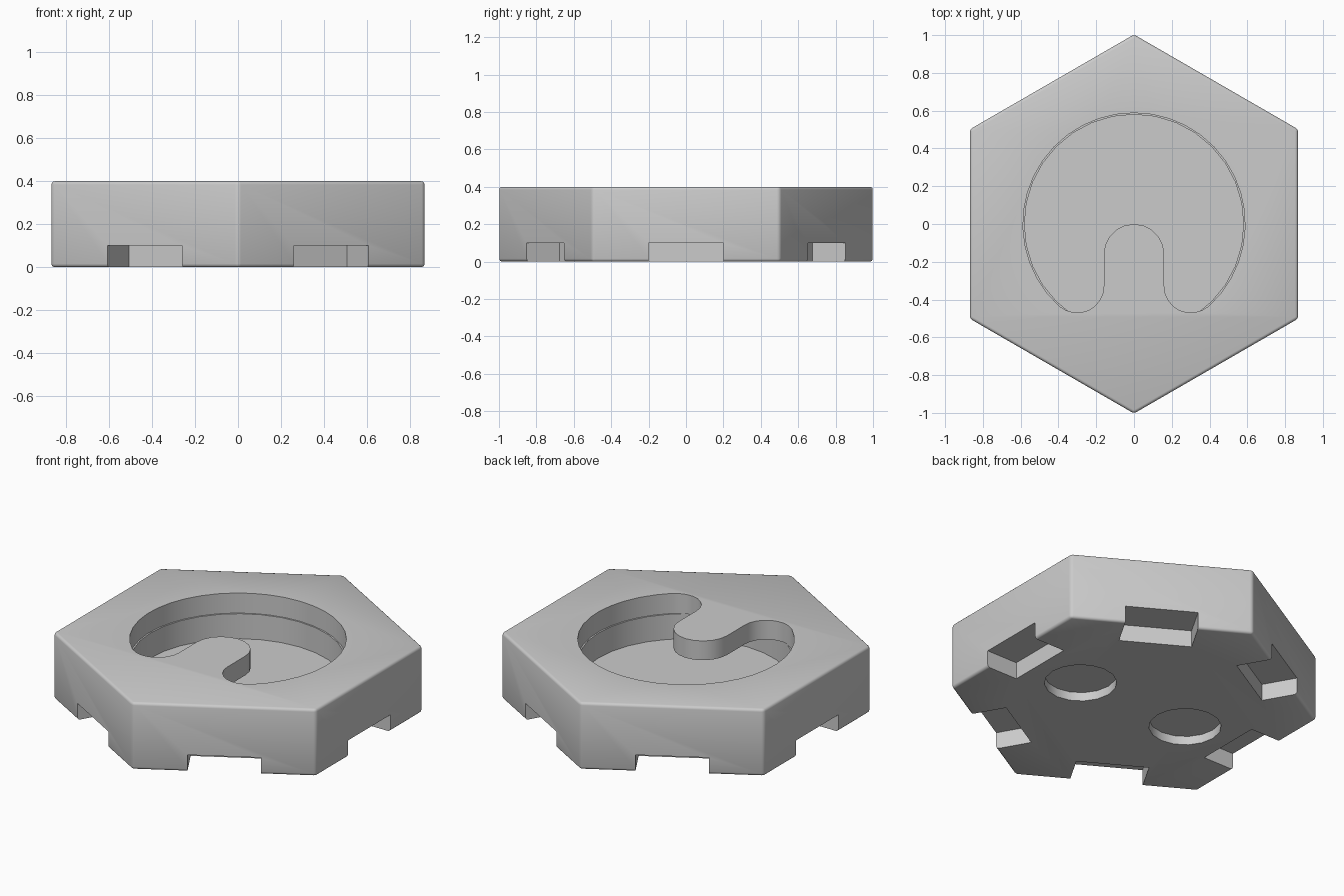
import bpy, bmesh, math
from mathutils import Matrix, Vector

if "Cube" in bpy.data.objects:
    bpy.data.objects.remove(bpy.data.objects["Cube"], do_unlink=True)


def arc(cx, cy, r, start, end, steps):
    """Points along an arc, angles in degrees."""
    angles = [math.radians(start + (end - start) * i / steps) for i in range(steps + 1)]
    return [(cx + r * math.cos(a), cy + r * math.sin(a)) for a in angles]


def prism(name, outline, z0, z1, bevel=0.0):
    """Extrude a closed outline from z0 to z1, optionally rounding its edges."""
    bm = bmesh.new()
    face = bm.faces.new([bm.verts.new((x, y, z0)) for x, y in outline])
    top = bmesh.ops.extrude_face_region(bm, geom=[face])["geom"]
    verts = [v for v in top if isinstance(v, bmesh.types.BMVert)]
    bmesh.ops.translate(bm, verts=verts, vec=Vector((0, 0, z1 - z0)))
    bmesh.ops.recalc_face_normals(bm, faces=bm.faces)
    if bevel:
        bmesh.ops.bevel(bm, geom=bm.edges[:], offset=bevel, segments=3,
                        profile=0.5, affect='EDGES')
    mesh = bpy.data.meshes.new(name)
    bm.to_mesh(mesh)
    bm.free()
    obj = bpy.data.objects.new(name, mesh)
    bpy.context.scene.collection.objects.link(obj)
    return obj


# Hexagonal body with softly rounded edges
tile = prism("hex_tile", arc(0, 0, 1.003, 90, 390, 5), 0, 0.4, bevel=0.016)
cutters = []

# Horseshoe opening in the top: big arc, two round lobes and a tongue between
lobe = math.degrees(math.atan2(-0.33, 0.3))
opening = arc(0, 0, 0.588, lobe, 180 - lobe, 30)
opening += arc(-0.3, -0.33, 0.14, 180 - lobe, 360, 8)[1:]
opening += arc(0, -0.16, 0.16, 180, 0, 10)
opening += arc(0.3, -0.33, 0.14, 180, 360 + lobe, 8)[:-1]
cutters.append(prism("opening_cutter", opening, 0.28, 0.5))

# Round cavity running beneath the tongue
cutters.append(prism("cavity_cutter", arc(0, 0, 0.58, 0, 348.75, 31), 0.13, 0.285))

# Square notch in the foot of each side
for i in range(6):
    notch = prism("notch_cutter", [(0.666, -0.2), (1.1, -0.2), (1.1, 0.2), (0.666, 0.2)],
                  -0.1, 0.1)
    notch.data.transform(Matrix.Rotation(math.radians(60 * i), 4, 'Z'))
    cutters.append(notch)

# Two shallow round sockets underneath
for x in (-0.37, 0.37):
    cutters.append(prism("socket_cutter", arc(x, -0.01, 0.197, 0, 337.5, 15), -0.1, 0.052))

# Cut everything out and drop the helpers
for cutter in cutters:
    cutter.hide_render = True
    cut = tile.modifiers.new(cutter.name, 'BOOLEAN')
    cut.operation = 'DIFFERENCE'
    cut.solver = 'EXACT'
    cut.object = cutter
bpy.context.view_layer.update()
graph = bpy.context.evaluated_depsgraph_get()
result = bpy.data.meshes.new_from_object(tile.evaluated_get(graph))
tile.modifiers.clear()
tile.data = result
for cutter in cutters:
    bpy.data.objects.remove(cutter, do_unlink=True)

# Single plain grey
grey = bpy.data.materials.new("plain_grey")
grey.use_nodes = True
colour = (0.6, 0.6, 0.6, 1)
grey.diffuse_color = colour
grey.node_tree.nodes["Principled BSDF"].inputs["Base Color"].default_value = colour
result.materials.clear()
result.materials.append(grey)
for poly in result.polygons:
    poly.material_index = 0

# Smooth the curved walls, keep the corners sharp
bpy.ops.object.select_all(action='DESELECT')
tile.select_set(True)
bpy.context.view_layer.objects.active = tile
bpy.ops.object.shade_smooth_by_angle(angle=math.radians(32))
